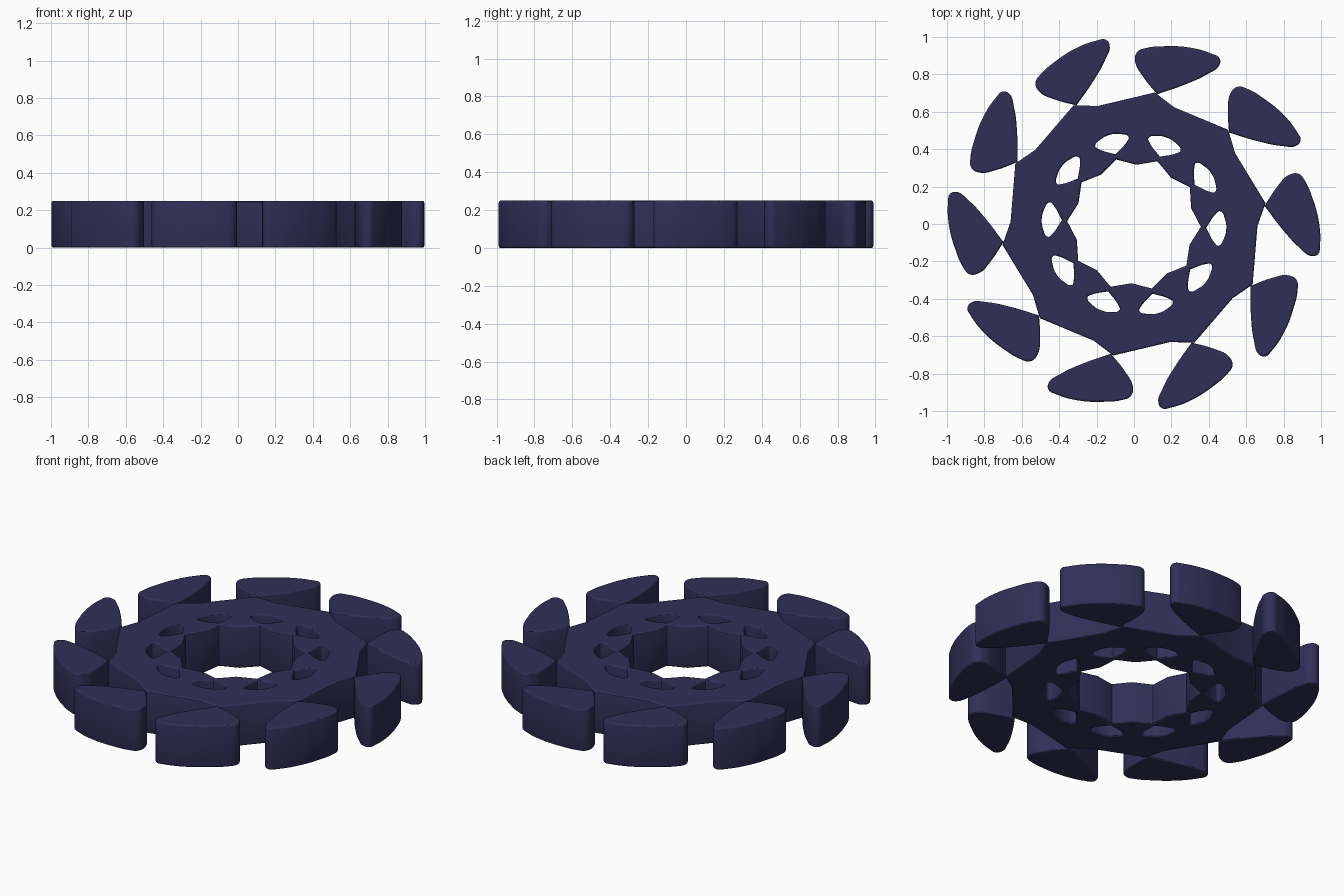
import bpy
import math

COUNT = 10
STEP = 2 * math.pi / COUNT
HEIGHT = 0.25
ROUND = 0.01

old = bpy.data.objects.get("Cube")
if old:
    bpy.data.objects.remove(old, do_unlink=True)

navy = bpy.data.materials.new("dark navy")
navy.use_nodes = True
colour = (0.03, 0.028, 0.095, 1)
navy.diffuse_color = colour
navy.node_tree.nodes["Principled BSDF"].inputs["Base Color"].default_value = colour


def polar(radius, degrees, k=0):
    a = math.radians(degrees) + k * STEP
    return (radius * math.cos(a), radius * math.sin(a))


def add_outline(curve, points, corners=None):
    """Closed outline: straight if corners is None, else smooth except at the listed points."""
    spline = curve.splines.new("BEZIER")
    spline.bezier_points.add(len(points) - 1)
    spline.use_cyclic_u = True
    spline.resolution_u = 1 if corners is None else 5
    for i, (bp, (x, y)) in enumerate(zip(spline.bezier_points, points)):
        bp.co = (x, y, 0)
        kind = "VECTOR" if corners is None or i in corners else "AUTO"
        bp.handle_left_type = bp.handle_right_type = kind


def make_slab(name, outlines):
    """Extrude flat outlines into a slab with softly rounded rims."""
    curve = bpy.data.curves.new(name, "CURVE")
    curve.dimensions = "2D"
    curve.fill_mode = "BOTH"
    for points, corners in outlines:
        add_outline(curve, points, corners)
    curve.extrude = HEIGHT / 2 - ROUND
    curve.bevel_depth = ROUND
    curve.bevel_resolution = 2
    curve.offset = -ROUND
    curve.materials.append(navy)
    obj = bpy.data.objects.new(name, curve)
    bpy.context.collection.objects.link(obj)
    obj.location.z = HEIGHT / 2
    bpy.ops.object.select_all(action="DESELECT")
    obj.select_set(True)
    bpy.context.view_layer.objects.active = obj
    bpy.ops.object.convert(target="MESH")
    bpy.ops.object.shade_smooth_by_angle(angle=math.radians(30))
    return bpy.context.object


# Ring with a saw-toothed rim, a scalloped bore and lens-shaped windows
rim, bore = [], []
for k in range(COUNT):
    rim += [polar(0.712, 9, k), polar(0.66, 35, k)]
    bore += [polar(0.358, -2.5, k), polar(0.317, 15.5, k)]
window = [(0.465, 8.5), (0.487, 3), (0.494, -3), (0.487, -9),
          (0.465, -14.5), (0.446, -13.5), (0.386, -3), (0.446, 7.5)]
windows = [([polar(r, a, k) for r, a in window], (6,)) for k in range(COUNT)]
make_slab("ring", [(rim, None), (bore, None)] + windows)

# Swept petals, each touching one tooth of the rim
petal = [(-0.13, 0.955), (-0.152, 0.986), (-0.195, 0.982), (-0.318, 0.936),
         (-0.425, 0.866), (-0.50, 0.80), (-0.527, 0.754), (-0.505, 0.706),
         (-0.43, 0.668), (-0.308, 0.634), (-0.217, 0.765), (-0.152, 0.882)]
first = make_slab("petal_1", [(petal, (9,))])
for k in range(1, COUNT):
    copy = first.copy()
    copy.name = f"petal_{k + 1}"
    copy.rotation_euler.z = k * STEP
    bpy.context.collection.objects.link(copy)
